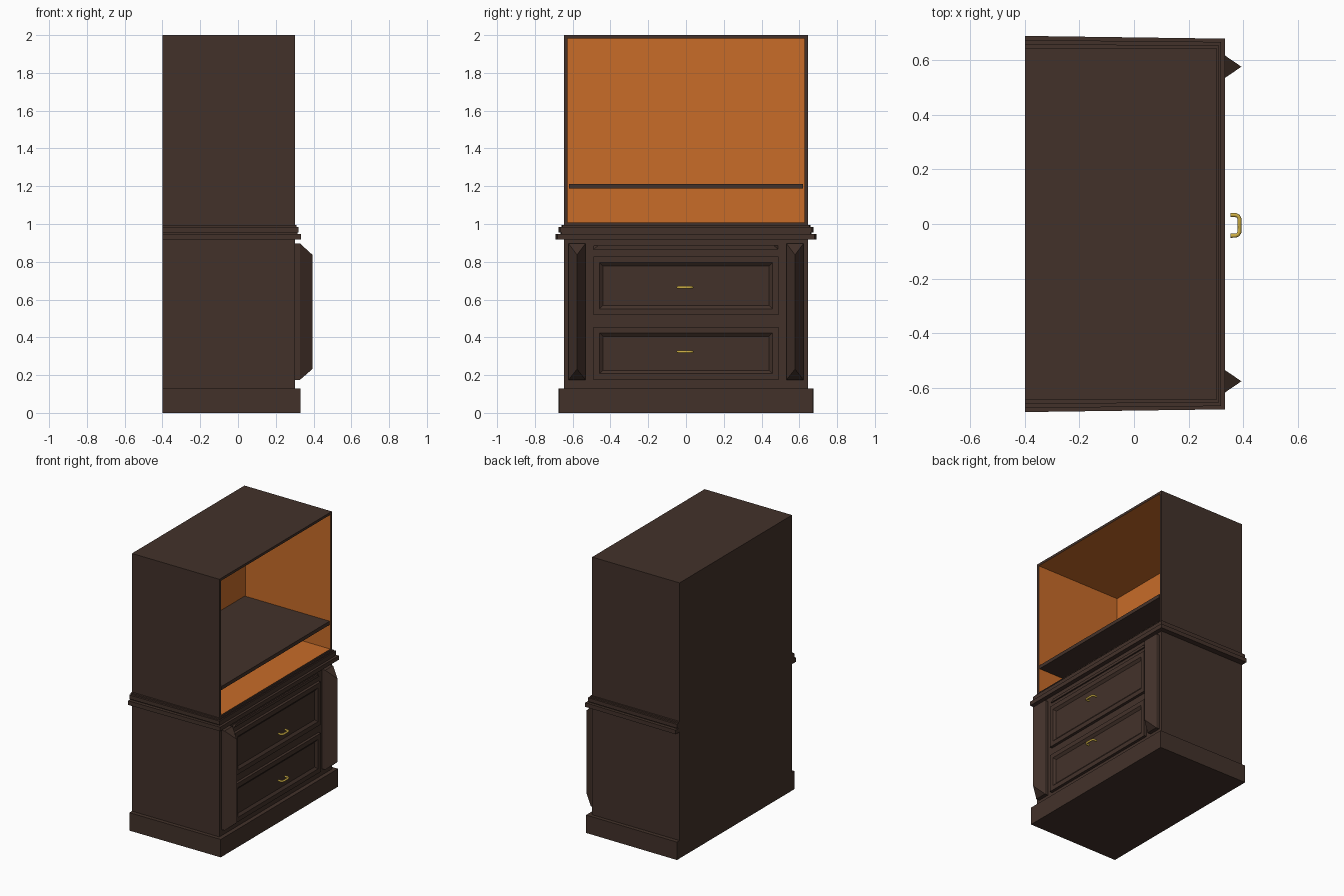
import bpy, bmesh
from mathutils import Vector

if "Cube" in bpy.data.objects:
    bpy.data.objects.remove(bpy.data.objects["Cube"])


def material(name, rgb):
    m = bpy.data.materials.new(name)
    m.diffuse_color = (*rgb, 1)
    m.use_nodes = True
    m.node_tree.nodes["Principled BSDF"].inputs["Base Color"].default_value = m.diffuse_color
    return m


DARK = material("dark_wood", (0.055, 0.031, 0.023))
ORANGE = material("orange_lining", (0.58, 0.15, 0.022))
BRASS = material("brass", (0.62, 0.43, 0.06))


def finish(bm, name, *mats):
    bmesh.ops.recalc_face_normals(bm, faces=bm.faces)
    me = bpy.data.meshes.new(name)
    bm.to_mesh(me)
    bm.free()
    for m in mats:
        me.materials.append(m)
    ob = bpy.data.objects.new(name, me)
    bpy.context.collection.objects.link(ob)
    return ob


def block(x0, x1, y0, y1, z0, z1):
    bm = bmesh.new()
    bmesh.ops.create_cube(bm, size=1)
    for v in bm.verts:
        v.co = (x1 if v.co.x > 0 else x0, y1 if v.co.y > 0 else y0, z1 if v.co.z > 0 else z0)
    return bm


def front_face(bm):
    bm.normal_update()
    return max(bm.faces, key=lambda f: f.calc_center_median().x)


def tapered(name, x1, back_w, front_w, z0, z1):
    bm = block(-0.4, x1, -1, 1, z0, z1)
    for v in bm.verts:
        v.co.y *= front_w if v.co.x > 0 else back_w
    finish(bm, name, DARK)


# Lower carcass, plinth and stepped waist moulding
finish(block(-0.4, 0.302, -0.645, 0.645, 0.0, 0.99), "lower_carcass", DARK)
tapered("plinth", 0.332, 0.675, 0.672, 0.0, 0.13)
for i, (x1, bw, fw, z0, z1) in enumerate([
        (0.333, 0.69, 0.68, 0.918, 0.948), (0.315, 0.665, 0.66, 0.948, 0.956),
        (0.320, 0.675, 0.668, 0.956, 0.984), (0.311, 0.66, 0.655, 0.984, 0.994)]):
    tapered(f"waist_moulding_{i + 1}", x1, bw, fw, z0, z1)

# Upper open cabinet: hollowed from the front, orange lining inside
bm = block(-0.4, 0.302, -0.645, 0.645, 0.99, 2.0)
f = front_face(bm)
bmesh.ops.inset_region(bm, faces=[f], thickness=0.025)
ext = bmesh.ops.extrude_discrete_faces(bm, faces=[f])["faces"][0]
for v in ext.verts:
    v.co.x = -0.38
ext.material_index = 1
for e in ext.edges:
    for g in e.link_faces:
        g.material_index = 1
finish(bm, "upper_cabinet", DARK, ORANGE)
finish(block(-0.38, 0.302, -0.62, 0.62, 1.187, 1.213), "shelf", DARK)

# Pointed pilasters: a shallow base drawn out to a vertical ridge
for s, side in ((-1, "left"), (1, "right")):
    y = s * 0.577
    bm = block(0.30, 0.328, y - 0.045, y + 0.045, 0.175, 0.897)
    f = front_face(bm)
    ext = bmesh.ops.extrude_discrete_faces(bm, faces=[f])["faces"][0]
    for v in ext.verts:
        v.co = Vector((0.394, y, 0.837 if v.co.z > 0.5 else 0.232))
    bmesh.ops.remove_doubles(bm, verts=bm.verts, dist=0.001)
    finish(bm, f"pilaster_{side}", DARK)

# Drawer fronts with a recessed panel, and brass pulls
for label, z0, z1, hz in (("top", 0.518, 0.828, 0.664), ("bottom", 0.175, 0.455, 0.324)):
    bm = block(0.30, 0.322, -0.49, 0.49, z0, z1)
    f = front_face(bm)
    bmesh.ops.inset_region(bm, faces=[f], thickness=0.046)
    bmesh.ops.inset_region(bm, faces=[f], thickness=0.025, depth=-0.014)
    finish(bm, f"drawer_{label}", DARK)

    cu = bpy.data.curves.new(f"handle_{label}", "CURVE")
    cu.dimensions = "3D"
    cu.bevel_depth = 0.0075
    cu.bevel_resolution = 1
    cu.use_fill_caps = True
    sp = cu.splines.new("POLY")
    half = [(0.354, 0.038), (0.372, 0.038), (0.382, 0.034), (0.387, 0.024)]
    pts = half + [(x, -y) for x, y in reversed(half)]
    sp.points.add(len(pts) - 1)
    for p, (x, y) in zip(sp.points, pts):
        p.co = (x, y - 0.005, hz, 1)
    cu.materials.append(BRASS)
    ob = bpy.data.objects.new(f"handle_{label}", cu)
    bpy.context.collection.objects.link(ob)

# Slim bevelled strip above the drawers
bm = block(0.30, 0.312, -0.49, 0.49, 0.865, 0.885)
for v in bm.verts:
    if v.co.x > 0.305 and v.co.z > 0.87:
        v.co.y *= 0.95
finish(bm, "top_rail_strip", DARK)
